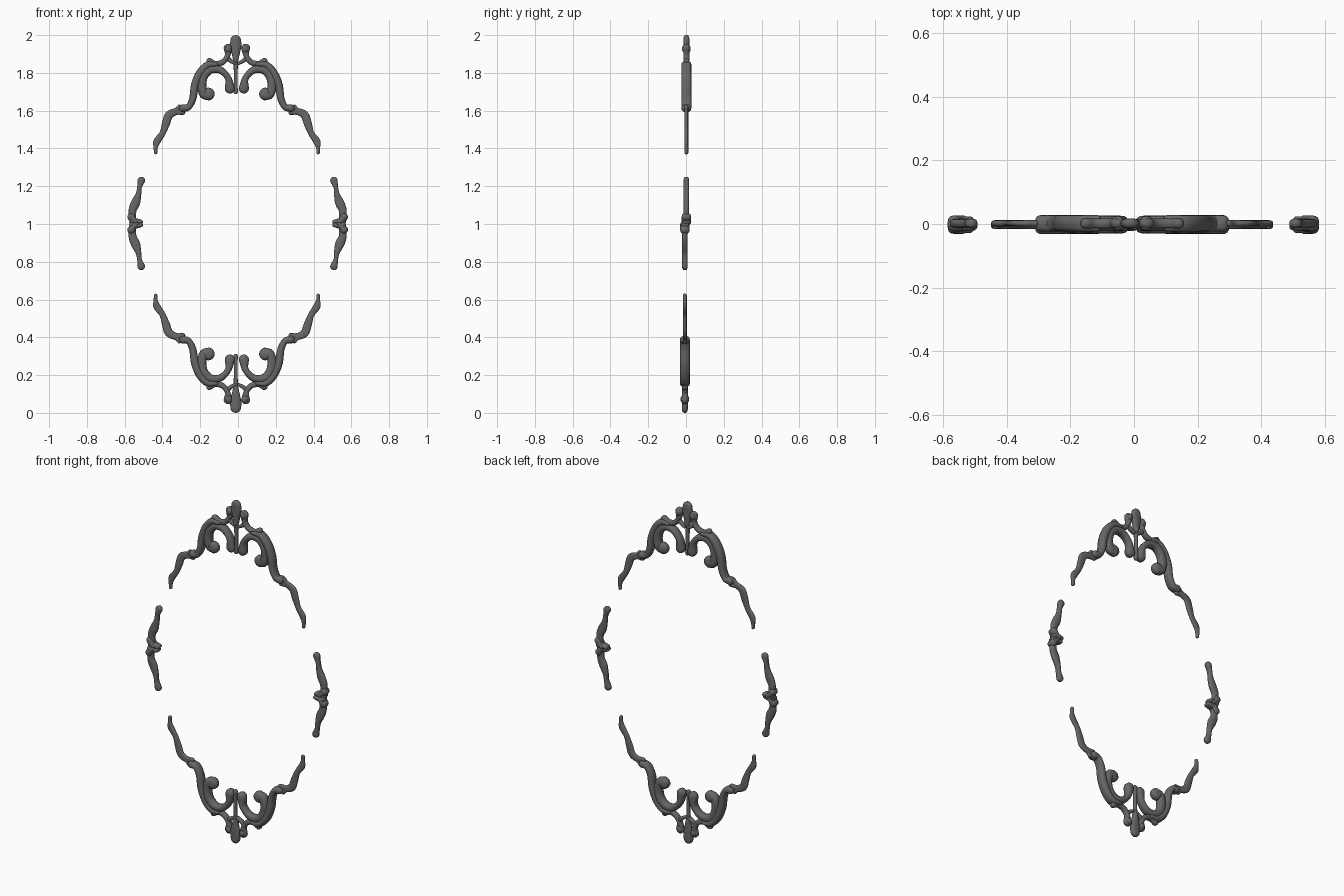
import bpy, bmesh, math
from mathutils import Vector

cube = bpy.data.objects.get("Cube")
if cube:
    bpy.data.objects.remove(cube, do_unlink=True)

iron = bpy.data.materials.new("dark iron grey")
iron.use_nodes = True
GREY = (0.135, 0.135, 0.135, 1)
iron.diffuse_color = GREY
iron.node_tree.nodes["Principled BSDF"].inputs["Base Color"].default_value = GREY

SIDES, STEPS, CAP = 16, 6, 5


def spline(pts):
    """Catmull-Rom samples of (x, z, radius) control points."""
    p = [Vector(q) for q in pts]
    p = [2 * p[0] - p[1]] + p + [2 * p[-1] - p[-2]]
    out = []
    for a, b, c, d in zip(p, p[1:], p[2:], p[3:]):
        for i in range(STEPS):
            t = i / STEPS
            out.append(0.5 * (2 * b + (c - a) * t + (2 * a - 5 * b + 4 * c - d) * t**2
                              + (3 * b - a - 3 * c + d) * t**3))
    return out + [p[-2]]


def power(v, e):
    return math.copysign(abs(v) ** e, v)


def sweep(name, pts, depth, place):
    """Scroll of varying width and even depth with rounded ends."""
    line = spline(pts)
    flat = [Vector((q.x, q.y)) for q in line]
    rings = []
    for i, q in enumerate(line):
        tan = (flat[min(i + 1, len(flat) - 1)] - flat[max(i - 1, 0)]).normalized()
        rings.append((flat[i], tan, q.z, depth))
    for end in (0, -1):
        pos, tan, r, d = rings[end]
        way = -1 if end == 0 else 1
        for k in range(1, CAP + 1):
            a = k / CAP * math.radians(84)
            ring = (pos + tan * way * r * math.sin(a), tan, r * math.cos(a), d * math.cos(a) ** 0.6)
            rings.insert(0, ring) if end == 0 else rings.append(ring)
    bm = bmesh.new()
    loops = []
    for pos, tan, r, d in rings:
        loop = []
        for s in range(SIDES):
            a = math.tau * s / SIDES
            off = r * power(math.cos(a), 0.8)
            loop.append(bm.verts.new(place(pos.x - tan.y * off, d * power(math.sin(a), 0.8),
                                           pos.y + tan.x * off)))
        loops.append(loop)
    for a, b in zip(loops, loops[1:]):
        for s in range(SIDES):
            n = (s + 1) % SIDES
            bm.faces.new((a[s], a[n], b[n], b[s]))
    bm.faces.new(loops[0])
    bm.faces.new(loops[-1])
    bmesh.ops.recalc_face_normals(bm, faces=bm.faces)
    for f in bm.faces:
        f.smooth = True
    mesh = bpy.data.meshes.new(name)
    bm.to_mesh(mesh)
    bm.free()
    mesh.materials.append(iron)
    bpy.context.collection.objects.link(bpy.data.objects.new(name, mesh))


# Crest parts: (x from the middle, height, half width)
FINIAL = [(0, 1.865, .013), (0, 1.90, .021), (0, 1.945, .030), (0, 1.972, .028)]
STEM = [(0, 1.70, .013), (0, 1.73, .010), (0, 1.80, .010), (0, 1.87, .013)]
CREST = {
    "inner_scroll": ([(.037, 1.718, .027), (.046, 1.772, .017), (.086, 1.814, .019), (.138, 1.818, .022),
                      (.176, 1.783, .024), (.186, 1.73, .024), (.174, 1.69, .026), (.152, 1.688, .034)], .024),
    "outer_scroll": ([(.11, 1.845, .012), (.155, 1.842, .018), (.195, 1.80, .021), (.222, 1.735, .021),
                      (.233, 1.665, .019), (.255, 1.62, .017), (.284, 1.613, .021)], .026),
    "small_curl": ([(.046, 1.93, .024), (.05, 1.89, .014), (.075, 1.857, .015),
                    (.115, 1.848, .015), (.145, 1.862, .017)], .016),
    "curl_root": ([(.01, 1.85, .008), (.035, 1.865, .011), (.055, 1.885, .012)], .013),
    "curl_bulb": ([(.044, 1.93, .018), (.046, 1.925, .018)], .023),
    "trailing_leaf": ([(.285, 1.590, .012), (.325, 1.594, .018), (.360, 1.575, .022), (.376, 1.53, .021),
                       (.394, 1.48, .016), (.423, 1.437, .019), (.430, 1.405, .011), (.430, 1.378, .009)], .010),
    "leaf_hook": ([(.305, 1.622, .010), (.318, 1.605, .012), (.340, 1.595, .013)], .010),
}

for level, up in (("top", 1), ("bottom", -1)):
    def place_on(middle, side, up=up):
        return lambda x, y, z: (middle + side * x, up * (y + .004) - .002, 1 + up * (z - 1))
    sweep(level + "_finial", FINIAL, .016, place_on(-.012, 1))
    sweep(level + "_stem", STEM, .011, place_on(-.012, 1))
    for side, label in ((1, "left"), (-1, "right")):
        for part, (pts, depth) in CREST.items():
            sweep(f"{level}_{label}_{part}", pts, depth, place_on(-.006, side))

# Side ornaments: a long leaf above and below a clasp of lobes
CLASP = {
    "side_leaf": ([(.510, 1.227, .020), (.520, 1.19, .012), (.525, 1.155, .015), (.540, 1.11, .024),
                   (.556, 1.07, .021), (.555, 1.02, .018)], .015),
    "clasp_outer_lobe": ([(.535, 1.005, .012), (.553, 1.020, .018), (.563, 1.034, .021)], .025),
    "clasp_inner_lobe": ([(.513, 1.008, .012), (.535, 1.012, .014), (.56, 1.008, .014)], .022),
}
for level, up in (("upper", 1), ("lower", -1)):
    for side, label in ((1, "left"), (-1, "right")):
        def place(x, y, z, up=up, side=side):
            return (side * x - .002, up * (y + .004) - .002, 1.003 + up * (z - 1))
        for part, (pts, depth) in CLASP.items():
            sweep(f"{level}_{label}_{part}", pts, depth, place)
